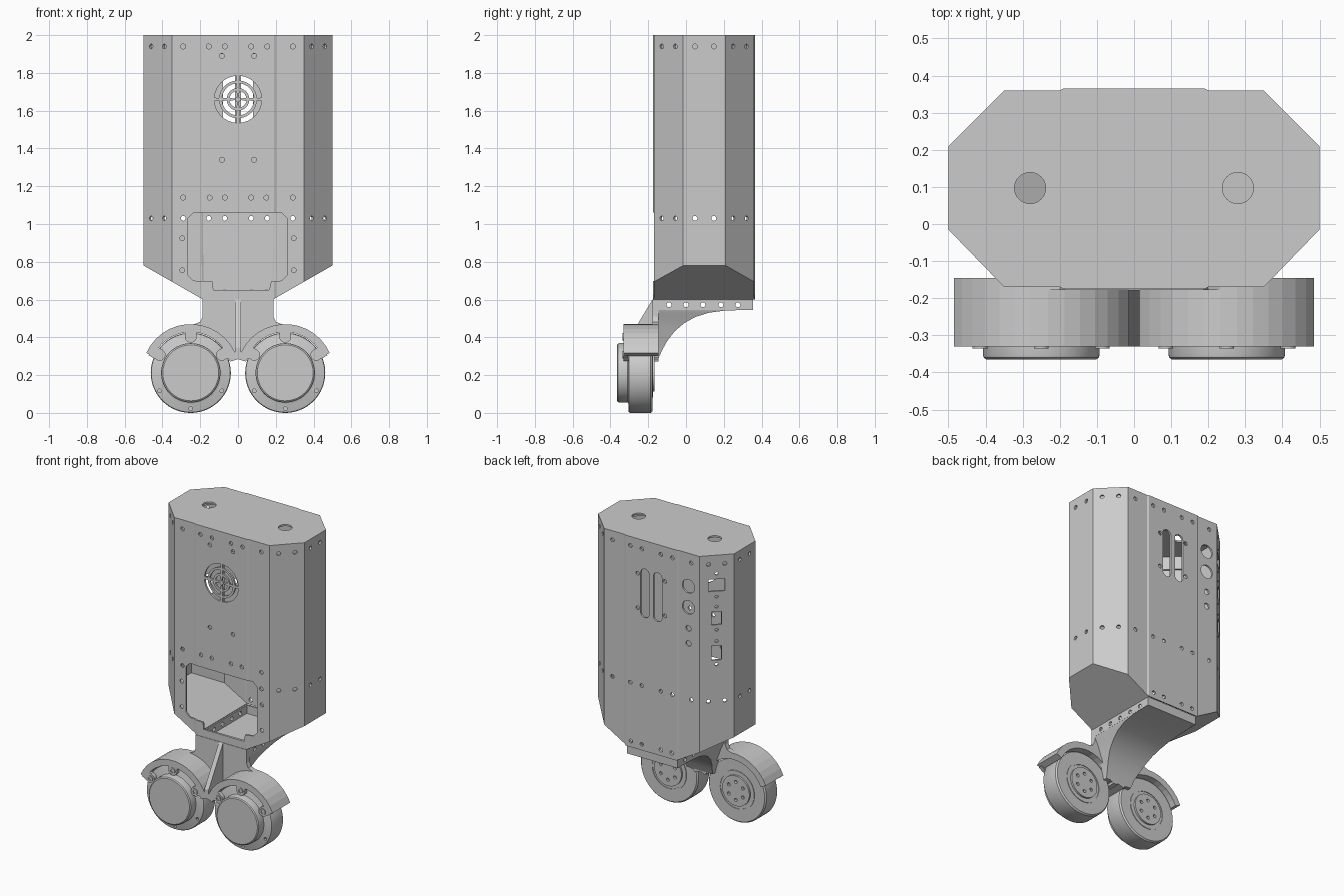
import bpy, bmesh
from math import sin, cos, radians, pi
from mathutils import Matrix, Vector

if "Cube" in bpy.data.objects:
    bpy.data.objects.remove(bpy.data.objects["Cube"])


def add_object(name, bm):
    bmesh.ops.recalc_face_normals(bm, faces=bm.faces)
    me = bpy.data.meshes.new(name)
    bm.to_mesh(me)
    bm.free()
    ob = bpy.data.objects.new(name, me)
    bpy.context.collection.objects.link(ob)
    return ob


def loft(bm, rings, caps=True):
    vs = [[bm.verts.new(p) for p in r] for r in rings]
    n = len(vs[0])
    for a, b in zip(vs, vs[1:]):
        for i in range(n):
            bm.faces.new((a[i], a[(i + 1) % n], b[(i + 1) % n], b[i]))
    if caps:
        bm.faces.new(vs[0])
        bm.faces.new(vs[-1])


def prism(bm, pts, d0, d1, m=Matrix()):
    # outline in x/z, extruded along y, placed by m
    loft(bm, [[m @ Vector((u, d, v)) for u, v in pts] for d in (d0, d1)])


def circle(u, v, r, n=16):
    return [(u + r * cos(2 * pi * i / n), v + r * sin(2 * pi * i / n)) for i in range(n)]


def sector(u, v, r0, r1, a0, a1, n=8):
    ang = [a0 + (a1 - a0) * i / n for i in range(n + 1)]
    return ([(u + r1 * cos(a), v + r1 * sin(a)) for a in ang] +
            [(u + r0 * cos(a), v + r0 * sin(a)) for a in reversed(ang)])


def rect(u, v, w, h):
    return [(u - w, v - h), (u + w, v - h), (u + w, v + h), (u - w, v + h)]


def slot(u, v, r, h):
    top = [(u + r * cos(i * pi / 8), v + h + r * sin(i * pi / 8)) for i in range(9)]
    return top + [(2 * u - x, 2 * v - z) for x, z in top]


def apply_modifiers(ob):
    dg = bpy.context.evaluated_depsgraph_get()
    me = bpy.data.meshes.new_from_object(ob.evaluated_get(dg))
    ob.modifiers.clear()
    ob.data = me


def solidify(ob, t):
    m = ob.modifiers.new("wall", 'SOLIDIFY')
    m.thickness, m.offset, m.use_even_offset = t, -1, True
    apply_modifiers(ob)


def cut(ob, bm):
    c = add_object("cutter", bm)
    c.hide_render = True
    m = ob.modifiers.new("cut", 'BOOLEAN')
    m.operation, m.solver, m.object = 'DIFFERENCE', 'EXACT', c
    apply_modifiers(ob)
    bpy.data.objects.remove(c)


# ---- body shell: octagonal plan with slightly proud front and back panels
plan = [(.19, -.175), (.2, -.17), (.35, -.17), (.5, -.015), (.5, .21), (.35, .36), (.2, .36), (.19, .365)]
plan += [(-x, y) for x, y in reversed(plan)]
bm = bmesh.new()
loft(bm, [[(x, y, z) for x, y in plan] for z in (.6, 2)])
for s in (-1, 1):
    bmesh.ops.bisect_plane(bm, geom=bm.verts[:] + bm.edges[:] + bm.faces[:], dist=1e-5,
                           plane_co=(s * .185, 0, .6), plane_no=(s * .18, 0, -.315), clear_outer=True)
    bmesh.ops.holes_fill(bm, edges=[e for e in bm.edges if e.is_boundary])
bmesh.ops.recalc_face_normals(bm, faces=bm.faces)
bmesh.ops.delete(bm, geom=[f for f in bm.faces if f.normal.z < -.99], context='FACES')
body = add_object("body_shell", bm)
solidify(body, .012)


def frame(x, y, deg):
    return Matrix.Translation((x, y, 0)) @ Matrix.Rotation(radians(deg), 4, 'Z')


front, back = frame(0, -.17, 0), frame(0, .36, 0)
back_left = frame(-.425, .285, 46)
bm = bmesh.new()


def hole(f, u, v, r=.013, n=12):
    prism(bm, circle(u, v, r, n), -.04, .04, f)


# screw rows round the body
for z in (1.94, 1.03):
    for s in (-1, 1):
        for f in (frame(s * .425, -.0925, s * 46), frame(s * .425, .285, -s * 46), frame(s * .5, .0975, 90)):
            hole(f, -.05, z)
            hole(f, .05, z)
        for x in (.07, .155, .29):
            hole(back, s * x, z)
            if z > 1.5 or x > .28:
                hole(front, s * x, z)
for s in (-1, 1):
    for x, z in ((.085, 1.89), (.085, 1.34), (.29, 1.14), (.15, 1.14), (.07, 1.14), (.295, .925), (.295, .755)):
        hole(front, s * x, z)
    for x, z in ((.1, 1.77), (.1, 1.54), (.07, .64), (.15, .64)):
        hole(back, s * x, z)
    # rear vent slots and lid holes
    prism(bm, slot(s * .047, 1.65, .032, .13), -.04, .04, back)
    loft(bm, [[(x, y, z) for x, y in circle(s * .28, .097, .042, 32)] for z in (1.95, 2.05)])
# front window
prism(bm, [(-.265, 1.03), (-.235, 1.06), (.23, 1.06), (.26, 1.03), (.26, .73), (.23, .7), (.175, .695),
           (.165, .65), (-.13, .65), (-.135, .695), (-.235, .7), (-.265, .73)], -.08, .06, front)
# round grille
for r0, r1 in ((.014, .045), (.06, .085), (.1, .125)):
    for q in range(4):
        g = .009 / r1
        prism(bm, sector(0, 1.66, r0, r1, q * pi / 2 + g, (q + 1) * pi / 2 - g), -.04, .04, front)
# rear connector openings
for z, r in ((1.78, .045), (1.64, .045), (1.5, .019), (1.4, .019)):
    hole(back, -.27, z, r, 24)
for z, w, h in ((1.8, .05, .04), (1.58, .03, .043), (1.35, .03, .048)):
    prism(bm, rect(0, z, w, h), -.04, .04, back_left)
    for s in (-1, 1):
        hole(back_left, 0, z + s * .077, .01)
cut(body, bm)

# lip under the lid, backing the upper screws
bm = bmesh.new()
loft(bm, [[(x * .97, .095 + (y - .095) * .945, z) for x, y in plan] for z in (1.9, 1.988)], caps=False)
solidify(add_object("lid_lip", bm), .01)

# ---- mounting tray below the body
bm = bmesh.new()
loft(bm, [[(x, y, z) for x, y in ((-.187, -.17), (.187, -.17), (.187, .355), (-.187, .355))]
          for z in (.545, .602)], caps=False)
tray = add_object("mounting_tray", bm)
solidify(tray, .012)
bm = bmesh.new()
for s in (-1, 1):
    for y in (-.09, 0, .09, .185, .275):
        hole(frame(s * .185, 0, 90), y, .572)
cut(tray, bm)

# ---- curved neck sweeping down to the wheels
bm = bmesh.new()
neck = [(.355, .547, .187), (.2, .541, .185), (.12, .53, .18), (.05, .508, .17), (-.01, .475, .155),
        (-.06, .432, .14), (-.1, .38, .12), (-.125, .335, .105), (-.145, .29, .095)]
loft(bm, [[(-w, -.172, z), (w, -.172, z), (w, y, z), (-w, y, z)] for y, z, w in neck])
add_object("neck", bm)

# front plate and triangular rib
half = [(.187, .6), (.187, .51), (.2, .482), (.25, .462), (.25, .44), (.13, .41), (.07, .36), (.06, .285)]
bm = bmesh.new()
prism(bm, half + [(-x, z) for x, z in reversed(half)], -.178, -.145)
add_object("front_plate", bm)
bm = bmesh.new()
loft(bm, [[(x, -.165, .6), (x, -.178, .6), (x, -.33, .345), (x, -.33, .29), (x, -.165, .29)] for x in (-.015, .015)])
add_object("neck_rib", bm)
bm = bmesh.new()
prism(bm, [(-.065, .285), (.065, .285), (.035, .325), (0, .31), (-.035, .325)], -.33, -.145)
add_object("shield_bridge", bm)

# ---- wheels, shields and bolts
CZ = .212
wheel_profile = [(.148, -.365), (.155, -.36), (.157, -.353), (.157, -.309), (.165, -.305), (.203, -.305),
                 (.209, -.302), (.212, -.296), (.212, -.187), (.204, -.178), (.13, -.178), (.13, -.174),
                 (.12, -.174), (.12, -.178), (.1, -.178), (.1, -.166)]
for s, side in ((-1, "left"), (1, "right")):
    cx = s * .25
    bm = bmesh.new()
    loft(bm, [[(x, y, z) for x, z in circle(cx, CZ, r, 64)] for r, y in wheel_profile])
    wheel = add_object("wheel_" + side, bm)
    bm = bmesh.new()
    for i in range(6):
        a = radians(30 + 60 * i)
        prism(bm, circle(cx + .06 * cos(a), CZ + .06 * sin(a), .011, 12), -.185, -.15)
        if i > 2:
            prism(bm, circle(cx + .19 * cos(a), CZ + .19 * sin(a), .01, 12), -.33, -.285)
    cut(wheel, bm)
    for p in wheel.data.polygons:
        p.use_smooth = True

    bm = bmesh.new()
    a0, a1 = (16, 156) if s < 0 else (24, 164)
    prism(bm, sector(cx, CZ, .216, .258, radians(a0), radians(a1), 14), -.33, -.145)
    add_object("shield_" + side, bm)

    for i in range(3):
        a = radians(30 + 60 * i)
        u, v = cx + .19 * cos(a), CZ + .19 * sin(a)
        bm = bmesh.new()
        prism(bm, circle(u, v, .031, 20), -.33, -.303)
        prism(bm, rect(0, .03, .031, .02), -.33, -.306,
              Matrix.Translation((u, 0, v)) @ Matrix.Rotation(pi / 2 - a, 4, 'Y'))
        add_object("shield_tab_%s_%d" % (side, i), bm)
        bm = bmesh.new()
        loft(bm, [[(x, y, z) for x, z in circle(u, v, r, 16)]
                  for r, y in ((.02, -.325), (.02, -.336), (.011, -.336), (.011, -.33))])
        add_object("bolt_%s_%d" % (side, i), bm)

# smooth the round parts, keep sharp edges
bpy.ops.object.select_all(action='DESELECT')
for ob in bpy.data.objects:
    if ob.name.startswith(("wheel", "neck", "bolt")):
        ob.select_set(True)
        bpy.context.view_layer.objects.active = ob
bpy.ops.object.shade_smooth_by_angle(angle=radians(30))
